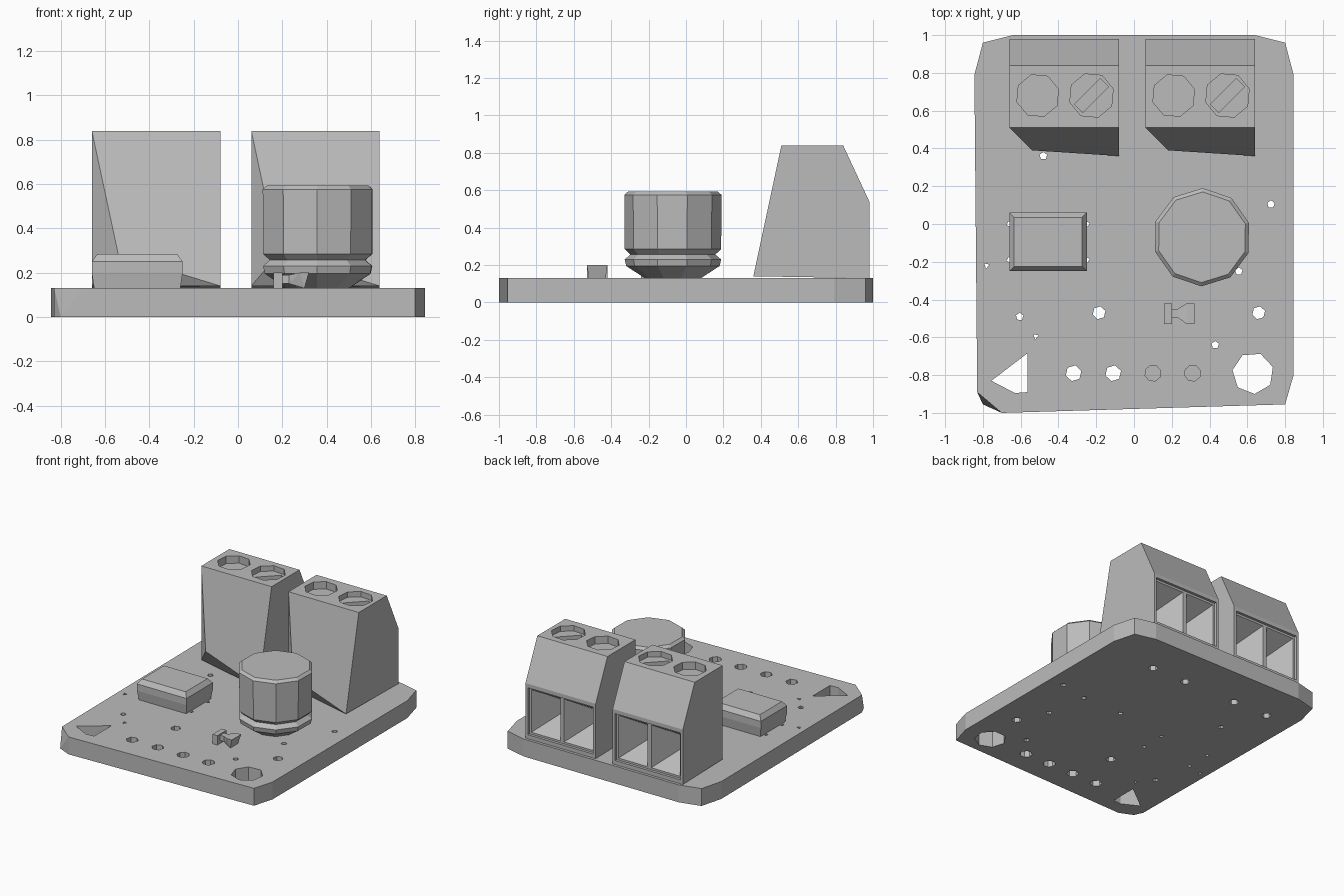
import bpy, bmesh
from math import sin, cos, pi, radians

old = bpy.data.objects.get("Cube")
if old:
    bpy.data.objects.remove(old, do_unlink=True)

grey = bpy.data.materials.new("plain grey")
grey.use_nodes = True
colour = (0.5, 0.5, 0.5, 1)
grey.diffuse_color = colour
grey.node_tree.nodes["Principled BSDF"].inputs["Base Color"].default_value = colour


def add_hull(bm, points):
    verts = [bm.verts.new(p) for p in points]
    bmesh.ops.convex_hull(bm, input=verts)


def solid(name, *point_sets):
    """One object made of one or more convex pieces."""
    bm = bmesh.new()
    for points in point_sets:
        add_hull(bm, points)
    bmesh.ops.dissolve_limit(bm, angle_limit=radians(0.5), verts=bm.verts, edges=bm.edges)
    bmesh.ops.recalc_face_normals(bm, faces=bm.faces)
    mesh = bpy.data.meshes.new(name)
    bm.to_mesh(mesh)
    bm.free()
    mesh.materials.append(grey)
    obj = bpy.data.objects.new(name, mesh)
    bpy.context.collection.objects.link(obj)
    return obj


def cut(obj, *point_sets):
    """Subtract convex pieces that do not touch each other."""
    cutter = solid("cutter", *point_sets)
    mod = obj.modifiers.new("cut", "BOOLEAN")
    mod.operation = "DIFFERENCE"
    mod.solver = "EXACT"
    mod.object = cutter
    graph = bpy.context.evaluated_depsgraph_get()
    mesh = bpy.data.meshes.new_from_object(obj.evaluated_get(graph))
    obj.modifiers.clear()
    obj.data = mesh
    bpy.data.objects.remove(cutter, do_unlink=True)


def ring(x, y, z, r, n, turn=0.0):
    return [(x + r * cos(turn + 2 * pi * i / n), y + r * sin(turn + 2 * pi * i / n), z)
            for i in range(n)]


def prism(outline, low, high):
    return [(x, y, z) for z in (low, high) for x, y in outline]


def box(x0, x1, y0, y1, z0, z1):
    return prism([(x0, y0), (x1, y0), (x1, y1), (x0, y1)], z0, z1)


def hole(x, y, r, n=6, low=-0.1, high=0.3):
    return ring(x, y, low, r, n, 0.3) + ring(x, y, high, r, n, 0.3)


# Circuit board with clipped corners
TOP = 0.13
edge = [(-0.83, -0.89), (-0.845, 0.79), (-0.8, 0.96), (-0.64, 1), (0.64, 1), (0.8, 0.96),
        (0.845, 0.79), (0.845, -0.8), (0.8, -0.955), (-0.7, -1)]
board = solid("circuit_board", prism(edge, 0, TOP) + [(-0.8, -0.955, 0)])

# Mounting holes, header holes and small vias
mount = [(-0.755, -0.83), (-0.565, -0.685), (-0.565, -0.89), (-0.63, -0.895)]
cuts = [prism(mount, -0.1, 0.3), hole(0.63, -0.79, 0.11, 7)]
cuts += [hole(x, -0.79, 0.043, 6) for x in (-0.32, -0.11)]
for x in (0.1, 0.31):
    cuts += [hole(x, -0.79, 0.043, 8, 0.07, 0.3), hole(x, -0.79, 0.043, 8, -0.1, 0.05)]
cuts += [hole(x, -0.47, 0.035) for x in (-0.185, 0.66)]
vias = [(-0.48, 0.36), (0.725, 0.105), (0.555, -0.25), (-0.605, -0.49), (0.43, -0.64)]
cuts += [hole(x, y, 0.021, 5) for x, y in vias]
cuts += [hole(x, y, 0.017, 3) for x, y in [(-0.78, -0.22), (-0.52, -0.595)]]
cuts += [hole(x, y, 0.016, 4) for x in (-0.66, -0.25) for y in (-0.19, 0)]
# Pin holes under the terminals and the capacitor, open from below
cuts += [hole(x, 0.68, 0.035, 6, -0.1, 0.1) for x in (-0.62, -0.33, 0.11, 0.4)]
cuts += [hole(x, 0.06, 0.02, 4, -0.1, 0.1) for x in (0.17, 0.5)]
cut(board, *cuts)

# Screw terminals
for name, x0 in (("right_terminal", -0.66), ("left_terminal", 0.06)):
    x1 = x0 + 0.58
    side = [(0.51, 0.84), (0.84, 0.84), (0.98, 0.54), (0.98, TOP)]
    body = [(x, y, z) for x in (x0, x1) for y, z in side]
    body += [(x0, 0.51, 0.14), (x1, 0.36, 0.14), (x0 + 0.12, 0.39, 0.28)]
    block = solid(name, body)
    # Screw wells, the second one with a slotted screw
    cut(block, hole(x0 + 0.15, 0.68, 0.115, 8, 0.785, 0.95),
        hole(x0 + 0.435, 0.68, 0.12, 8, 0.80, 0.95))
    sx, sy, a, w = x0 + 0.435, 0.68, 0.068, 0.022
    slot = [(sx - a - w, sy - a + w), (sx - a + w, sy - a - w),
            (sx + a + w, sy + a - w), (sx + a - w, sy + a + w)]
    cut(block, prism(slot, 0.74, 0.9))
    # Wire openings: shallow frame, then tapered pockets
    cut(block, box(x0 + 0.02, x1 - 0.02, 0.96, 1.1, 0.16, 0.51))
    pockets = []
    for px in (x0 + 0.03, x0 + 0.3):
        mouth = [(x, 0.97, z) for x in (px, px + 0.25) for z in (0.17, 0.5)]
        pockets.append(mouth + [(px + 0.125, 0.74, 0.28), (px + 0.125, 0.74, 0.36)])
    cut(block, *pockets)

# Electrolytic capacitor: foot and can
CX, CY = 0.36, -0.07


def lathe(name, profile, n=10):
    points = []
    for z, r in profile:
        points += ring(CX, CY, z, r, n, 0.3)
    return solid(name, points)


lathe("capacitor_foot", [(TOP, 0.15), (0.17, 0.18), (0.195, 0.25), (0.23, 0.258), (0.262, 0.22)])
lathe("capacitor_can", [(0.25, 0.22), (0.285, 0.258), (0.575, 0.26), (0.593, 0.24)])

# Chip with bevelled upper edges
solid("chip", box(-0.65, -0.26, -0.24, 0.05, TOP, 0.15)
      + box(-0.66, -0.25, -0.25, 0.06, 0.2, 0.25)
      + box(-0.635, -0.275, -0.225, 0.035, 0.283, 0.284))

# Small two-ended part: upright plate, link and flared wedge
solid("small_plate", box(0.16, 0.2, -0.53, -0.42, TOP, 0.2))
solid("small_link", box(0.195, 0.25, -0.495, -0.45, 0.15, 0.19))
solid("small_wedge", [(x, y, 0.2) for x in (0.28, 0.32) for y in (-0.53, -0.42)]
      + [(0.3, y, TOP) for y in (-0.52, -0.43)]
      + [(0.23, y, z) for y in (-0.495, -0.45) for z in (0.15, 0.19)])
